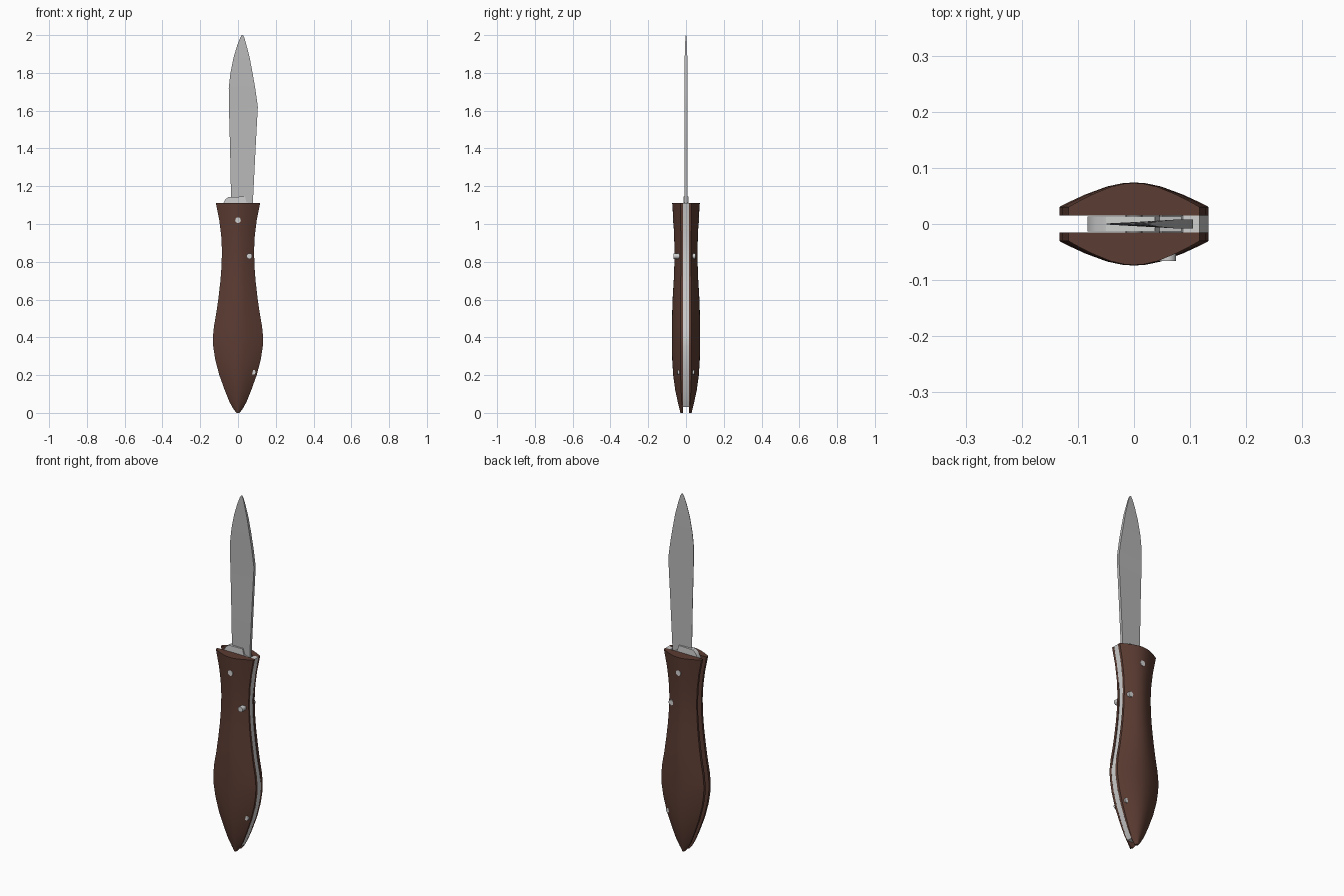
import bpy, bmesh, math
from mathutils import Matrix

cube = bpy.data.objects.get("Cube")
if cube:
    bpy.data.objects.remove(cube, do_unlink=True)


def material(name, rgb):
    m = bpy.data.materials.new(name)
    m.use_nodes = True
    m.diffuse_color = (*rgb, 1)
    m.node_tree.nodes["Principled BSDF"].inputs["Base Color"].default_value = (*rgb, 1)
    return m


WOOD = material("dark brown wood", (0.105, 0.045, 0.032))
STEEL = material("blade steel", (0.48, 0.48, 0.48))
LIGHT = material("light metal", (0.62, 0.63, 0.62))


def finish(name, bm, mat, angle=30):
    bmesh.ops.recalc_face_normals(bm, faces=bm.faces)
    mesh = bpy.data.meshes.new(name)
    bm.to_mesh(mesh)
    bm.free()
    mesh.materials.append(mat)
    ob = bpy.data.objects.new(name, mesh)
    bpy.context.collection.objects.link(ob)
    bpy.ops.object.select_all(action="DESELECT")
    ob.select_set(True)
    bpy.context.view_layer.objects.active = ob
    bpy.ops.object.shade_smooth_by_angle(angle=math.radians(angle))
    return ob


def loft(name, rings, mat, angle=30):
    """Skin a list of closed cross-sections and cap both ends."""
    bm = bmesh.new()
    loops = [[bm.verts.new(p) for p in ring] for ring in rings]
    n = len(loops[0])
    for a, b in zip(loops, loops[1:]):
        for i in range(n):
            j = (i + 1) % n
            bm.faces.new((a[i], a[j], b[j], b[i]))
    bm.faces.new(loops[0])
    bm.faces.new(loops[-1])
    return finish(name, bm, mat, angle)


# Handle outline: height, half width, outer thickness
STATIONS = [(0, .008, .03), (.02, .024, .034), (.06, .046, .044), (.12, .07, .057),
            (.2, .099, .068), (.28, .12, .073), (.35, .131, .074), (.4, .133, .074),
            (.46, .127, .074), (.54, .113, .073), (.62, .102, .07), (.7, .093, .065),
            (.78, .087, .062), (.86, .085, .061), (.94, .089, .063), (1.02, .099, .067),
            (1.11, .117, .073)]
GAP = .015


def half_width(z):
    for (z0, w0, _), (z1, w1, _) in zip(STATIONS, STATIONS[1:]):
        if z <= z1:
            return w0 + (w1 - w0) * (z - z0) / (z1 - z0)
    return STATIONS[-1][1]


# Two domed handle scales with an open gap between them
HALF_ARC = [(1, .26), (.9, .38), (.65, .64), (.36, .88), (.15, .98)]
ARC = HALF_ARC + [(0, 1)] + [(-u, f) for u, f in reversed(HALF_ARC)]
for side, name in ((-1, "front_handle_scale"), (1, "back_handle_scale")):
    rings = []
    for z, w, t in STATIONS:
        ring = [(u * w, side * (GAP + (t - GAP) * f), z) for u, f in ARC]
        rings.append(ring + [(-w, side * GAP, z), (w, side * GAP, z)])
    loft(name, rings, WOOD, 35)

# Back spring that closes the gap on one side, slightly sunk along the middle
rings = []
for z in [.03] + [s[0] for s in STATIONS[2:]]:
    x = half_width(z) - (.004 if .45 < z < .88 else 0)
    inner = max(x - .03, 0)
    rings.append([(x, -.0148, z), (x, .0148, z), (inner, .0148, z), (inner, -.0148, z)])
loft("back_spring", rings, LIGHT)

# Wedge-ground blade: height, sharp edge x, spine x, half thickness of spine
BLADE = [(1.0, -.034, .075, .008), (1.14, -.037, .08, .008), (1.4, -.042, .093, .008),
         (1.62, -.048, .105, .008), (1.72, -.049, .091, .008), (1.8, -.04, .077, .008),
         (1.88, -.024, .062, .007), (1.95, -.003, .044, .005), (1.985, .011, .034, .003),
         (2.0, .02, .026, .001)]
loft("blade", [[(a, -.001, z), (b, -t, z), (b, t, z), (a, .001, z)]
               for z, a, b, t in BLADE], STEEL, 25)

# Thick tang at the blade root
TANG = [(-.078, 1.0), (-.083, 1.1), (-.068, 1.13), (-.05, 1.143), (.037, 1.145),
        (.045, 1.115), (.085, 1.1), (.075, .97)]
loft("tang", [[(x, y, z) for x, z in TANG] for y in (-.013, .013)], LIGHT)


# Pins running through the handle
def pin(name, x, z, radius, y0, y1):
    bm = bmesh.new()
    place = Matrix.Translation((x, (y0 + y1) / 2, z)) @ Matrix.Rotation(math.pi / 2, 4, "X")
    bmesh.ops.create_cone(bm, cap_ends=True, segments=16, radius1=radius,
                          radius2=radius, depth=y1 - y0, matrix=place)
    finish(name, bm, LIGHT)


pin("pivot_pin", 0, 1.02, .015, -.069, .069)
pin("middle_pin", .06, .83, .015, -.066, .049)
pin("end_pin", .082, .215, .013, -.044, .044)
